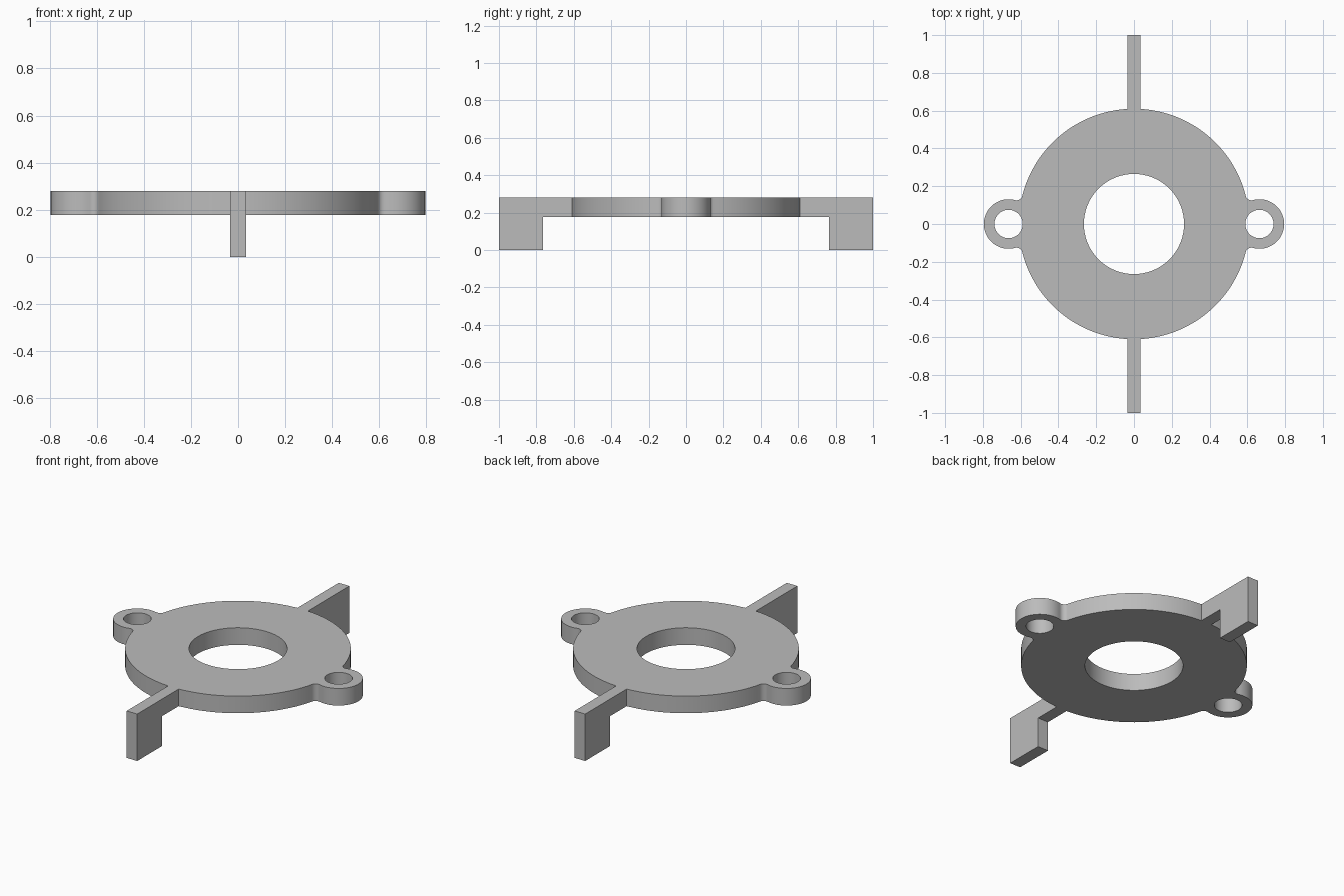
import bpy
import bmesh
from math import atan2, cos, sin, pi, sqrt, tau

cube = bpy.data.objects.get("Cube")
if cube:
    bpy.data.objects.remove(cube)

DISC_R, BORE_R = 0.61, 0.265
EAR_X, EAR_R, EAR_HOLE_R, FILLET_R = 0.664, 0.131, 0.075, 0.03
BOTTOM, TOP = 0.178, 0.28
ARM_HALF = 0.035

grey = bpy.data.materials.new("plain grey")
grey.use_nodes = True
colour = (0.5, 0.5, 0.5, 1)
grey.diffuse_color = colour
grey.node_tree.nodes["Principled BSDF"].inputs["Base Color"].default_value = colour


def arc(cx, cy, r, start, end, steps):
    return [(cx + r * cos(start + (end - start) * i / steps),
             cy + r * sin(start + (end - start) * i / steps))
            for i in range(steps + 1)]


def circle(cx, r, steps):
    return arc(cx, 0, r, 0, tau, steps)[:-1]


def finish(obj):
    obj.data.materials.clear()
    obj.data.materials.append(grey)
    bpy.ops.object.select_all(action="DESELECT")
    obj.select_set(True)
    bpy.context.view_layer.objects.active = obj
    bpy.ops.object.shade_smooth_by_angle(angle=pi / 6)


def extrude_loops(name, loops, low, high):
    """Fill an outline, leaving inner loops open, and extrude it upward."""
    curve = bpy.data.curves.new(name, "CURVE")
    curve.dimensions = "2D"
    curve.fill_mode = "BOTH"
    curve.extrude = (high - low) / 2
    for loop in loops:
        spline = curve.splines.new("POLY")
        spline.points.add(len(loop) - 1)
        for point, (x, y) in zip(spline.points, loop):
            point.co = (x, y, 0, 1)
        spline.use_cyclic_u = True
    helper = bpy.data.objects.new(name + " helper", curve)
    bpy.context.collection.objects.link(helper)
    bpy.context.view_layer.update()
    graph = bpy.context.evaluated_depsgraph_get()
    mesh = bpy.data.meshes.new_from_object(helper.evaluated_get(graph))
    bpy.data.objects.remove(helper)
    bm = bmesh.new()
    bm.from_mesh(mesh)
    bmesh.ops.remove_doubles(bm, verts=bm.verts, dist=0.0001)
    bmesh.ops.translate(bm, verts=bm.verts, vec=(0, 0, (low + high) / 2))
    bmesh.ops.recalc_face_normals(bm, faces=bm.faces)
    bm.to_mesh(mesh)
    bm.free()
    obj = bpy.data.objects.new(name, mesh)
    bpy.context.collection.objects.link(obj)
    finish(obj)


def extrude_side(name, profile, half_width):
    """Extrude a (y, z) profile along x."""
    bm = bmesh.new()
    face = bm.faces.new([bm.verts.new((-half_width, y, z)) for y, z in profile])
    new = bmesh.ops.extrude_face_region(bm, geom=[face])["geom"]
    verts = [v for v in new if isinstance(v, bmesh.types.BMVert)]
    bmesh.ops.translate(bm, verts=verts, vec=(2 * half_width, 0, 0))
    bmesh.ops.recalc_face_normals(bm, faces=bm.faces)
    mesh = bpy.data.meshes.new(name)
    bm.to_mesh(mesh)
    bm.free()
    obj = bpy.data.objects.new(name, mesh)
    bpy.context.collection.objects.link(obj)
    finish(obj)


# Quarter outline: ear, concave fillet, disc rim
d1, d2 = DISC_R + FILLET_R, EAR_R + FILLET_R
fx = (d1 ** 2 - d2 ** 2 + EAR_X ** 2) / (2 * EAR_X)
fy = sqrt(d1 ** 2 - fx ** 2)
ear_angle = atan2(fy, fx - EAR_X)
rim_angle = atan2(fy, fx)
quarter = arc(EAR_X, 0, EAR_R, 0, ear_angle, 20)
quarter += arc(fx, fy, FILLET_R, ear_angle - pi, rim_angle - pi, 8)[1:]
quarter += arc(0, 0, DISC_R, rim_angle, pi / 2, 32)[1:]

# Mirror the quarter into the full plate outline
half = quarter + [(-x, y) for x, y in quarter[-2::-1]]
outline = half + [(x, -y) for x, y in half[-2:0:-1]]

# Ring plate with bore and two ear holes
extrude_loops("ring_plate",
              [outline, circle(0, BORE_R, 96),
               circle(EAR_X, EAR_HOLE_R, 48), circle(-EAR_X, EAR_HOLE_R, 48)],
              BOTTOM, TOP)

# Front and back arms with downturned feet
profile = [(0.608, BOTTOM), (0.765, BOTTOM), (0.765, 0), (1, 0), (1, TOP), (0.608, TOP)]
for name, side in (("front_arm", -1), ("back_arm", 1)):
    extrude_side(name, [(side * y, z) for y, z in profile], ARM_HALF)
